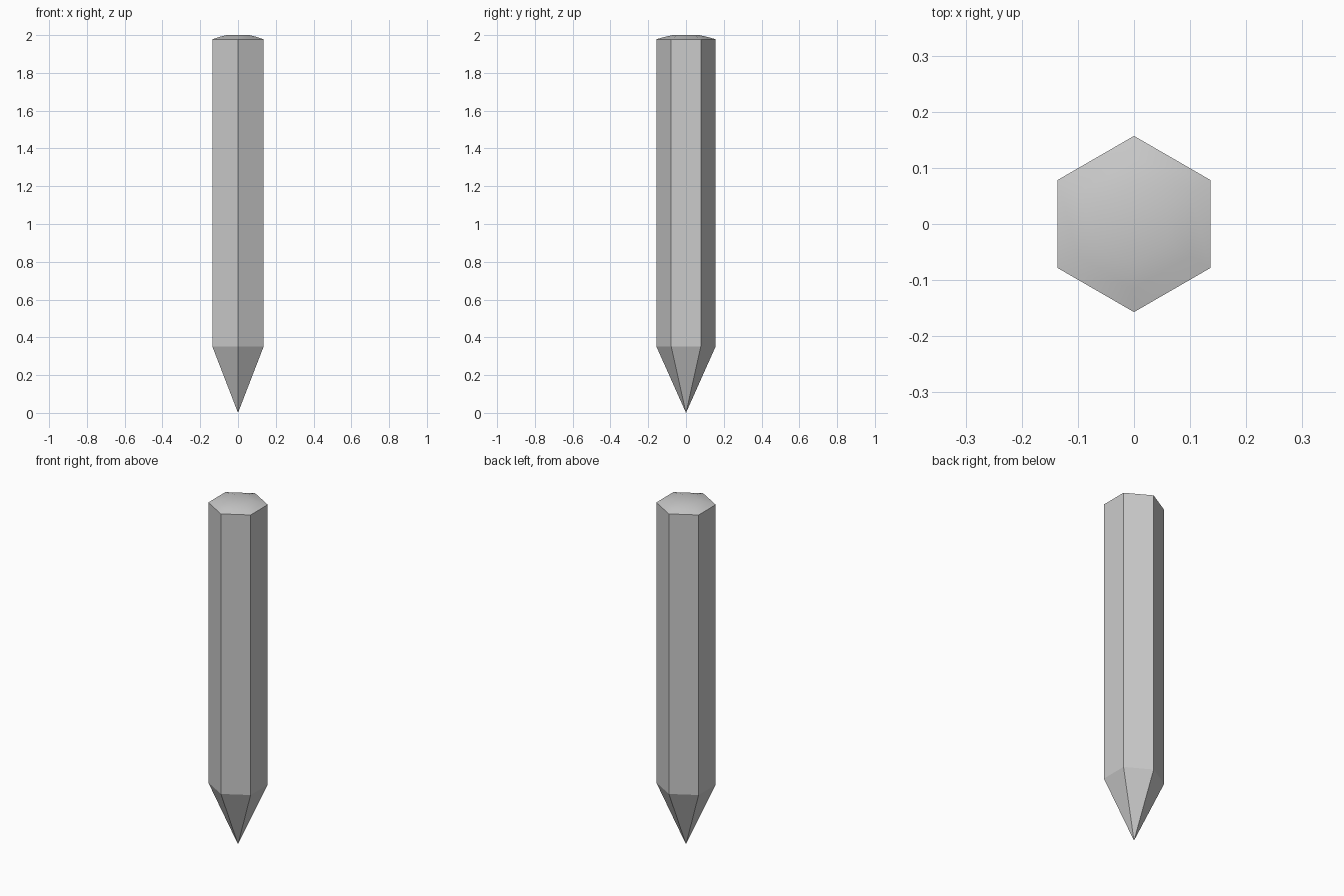
import bpy
import bmesh
import math

if "Cube" in bpy.data.objects:
    bpy.data.objects.remove(bpy.data.objects["Cube"])

SIDES = 6
# (radius, height) rings from the sharpened end up to the slightly domed cap
RINGS = [(0.157, 0.352), (0.157, 1.978), (0.115, 1.99), (0.07, 2.0)]

bm = bmesh.new()


def hex_ring(radius, z):
    """Hexagon with corners on the y axis."""
    angles = [math.radians(30 + 360 * i / SIDES) for i in range(SIDES)]
    return [bm.verts.new((radius * math.cos(a), radius * math.sin(a), z)) for a in angles]


def fan(ring, tip):
    for i in range(SIDES):
        bm.faces.new((ring[i], ring[(i + 1) % SIDES], tip))


# Hexagonal shaft and cap slopes
rings = [hex_ring(r, z) for r, z in RINGS]
for level, (low, high) in enumerate(zip(rings, rings[1:])):
    for i in range(SIDES):
        j = (i + 1) % SIDES
        face = bm.faces.new((low[i], low[j], high[j], high[i]))
        face.smooth = level > 0

# Sharpened point
fan(rings[0], bm.verts.new((0, 0, 0)))

# Cap centre
cap = bm.faces.new(rings[-1])
cap.smooth = True

bmesh.ops.recalc_face_normals(bm, faces=bm.faces)
mesh = bpy.data.meshes.new("hexagonal_stake")
bm.to_mesh(mesh)
bm.free()
stake = bpy.data.objects.new("hexagonal_stake", mesh)
bpy.context.collection.objects.link(stake)
